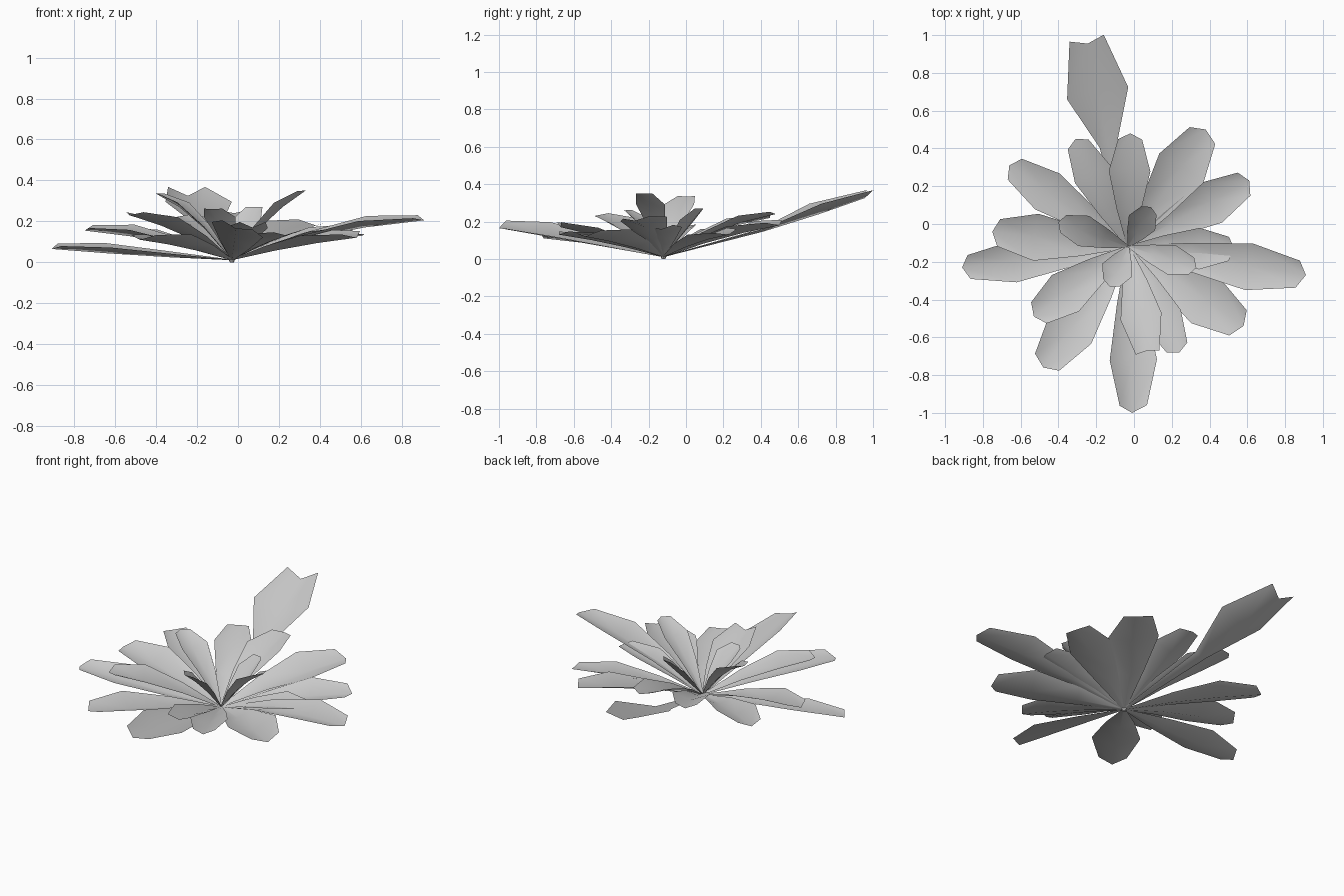
import bpy, bmesh
from mathutils import Vector

if "Cube" in bpy.data.objects:
    bpy.data.objects.remove(bpy.data.objects["Cube"])

BASE = Vector((-0.03, -0.12, 0.01))
UP = Vector((0, 0, 1))
FOLD = 0.36
# distance along leaf, share of full width
ROWS = [(0, 0.06), (0.35, 0.6), (0.69, 1.0), (1, 0.58)]
SPOON = [(0, 0.06), (0.5, 0.28), (0.77, 1.0), (1, 0.56)]


def leaf(name, x, y, z, width, roll=0.0, curl=0.0, rows=ROWS, notch=-0.04):
    """Folded strip from the crown to the tip; roll lifts its left edge."""
    tip = Vector((x, y, z))
    out = tip - BASE
    flat = Vector((out.x, out.y, 0)).normalized()
    side = UP.cross(flat) + UP * roll
    normal = out.normalized().cross(side).normalized()
    bm = bmesh.new()
    grid = []
    for t, w in rows:
        mid = BASE + out * t - UP * curl * 4 * t * (1 - t)
        half = width * w / 2
        lift = normal * half * FOLD
        shift = out * notch if t == 1 else Vector()
        grid.append([bm.verts.new(p) for p in (
            mid + side * half + lift + shift, mid,
            mid - side * half + lift + shift)])
    for a, b in zip(grid, grid[1:]):
        for i in range(2):
            bm.faces.new((a[i], a[i + 1], b[i + 1], b[i]))
    bmesh.ops.recalc_face_normals(bm, faces=bm.faces)
    if sum(f.normal.z for f in bm.faces) < 0:
        bmesh.ops.reverse_faces(bm, faces=bm.faces)
    for f in bm.faces:
        f.smooth = True
    me = bpy.data.meshes.new(name)
    bm.to_mesh(me)
    bm.free()
    ob = bpy.data.objects.new(name, me)
    bpy.context.collection.objects.link(ob)


# long spoon-shaped leaves at the back (notched) and right
leaf("tall_back_leaf", -0.245, 0.955, 0.325, 0.33, 0, 0.02, SPOON, 0.035)
leaf("long_right_leaf", 0.91, -0.27, 0.205, 0.25, 0.1, -0.03)

# outer ring: tip x, y, z, width, roll, curl
outer = [
    (0.38, 0.50, 0.18, 0.28, 0.1, -0.015),
    (0.61, 0.23, 0.13, 0.24, 0.15, -0.015),
    (0.53, -0.13, 0.16, 0.22, 0.1, -0.01),
    (0.58, -0.54, 0.12, 0.28, 0.1, -0.01),
    (0.24, -0.68, 0.13, 0.21, 0.0, -0.01),
    (-0.01, -1.0, 0.165, 0.25, -0.3, 0.0),
    (-0.48, -0.76, 0.11, 0.27, 0.0, -0.01),
    (-0.91, -0.23, 0.065, 0.22, -0.1, 0.005),
    (-0.75, -0.04, 0.155, 0.25, -0.1, -0.02),
    (-0.66, 0.31, 0.15, 0.23, 0.0, -0.015),
]
for i, p in enumerate(outer):
    leaf(f"outer_leaf_{i + 1}", *p)

# front leaf with a slightly notched end
leaf("notched_front_leaf", 0.07, -0.67, 0.17, 0.22, 0, -0.01, ROWS, 0.03)

# middle ring
middle = [
    (-0.53, -0.49, 0.23, 0.24, 0.0, -0.02),
    (-0.31, 0.45, 0.22, 0.21, 0.0, -0.03),
    (-0.02, 0.48, 0.24, 0.22, 0.0, -0.03),
]
for i, p in enumerate(middle):
    leaf(f"middle_leaf_{i + 1}", *p)

# small steep heart leaves, bending outwards
heart = [
    (-0.40, 0.01, 0.335, 0.17, 0.0, -0.04),
    (0.09, 0.09, 0.27, 0.16, 0.0, 0.0),
    (0.33, -0.23, 0.35, 0.16, 0.0, -0.03),
    (-0.13, -0.33, 0.26, 0.17, 0.0, -0.02),
]
for i, p in enumerate(heart):
    leaf(f"heart_leaf_{i + 1}", *p)

# tiny crown where the leaves meet
bpy.ops.mesh.primitive_cone_add(vertices=8, radius1=0.01, radius2=0.016,
                                depth=0.015, location=(-0.03, -0.12, 0.0075))
bpy.context.object.name = "crown"
